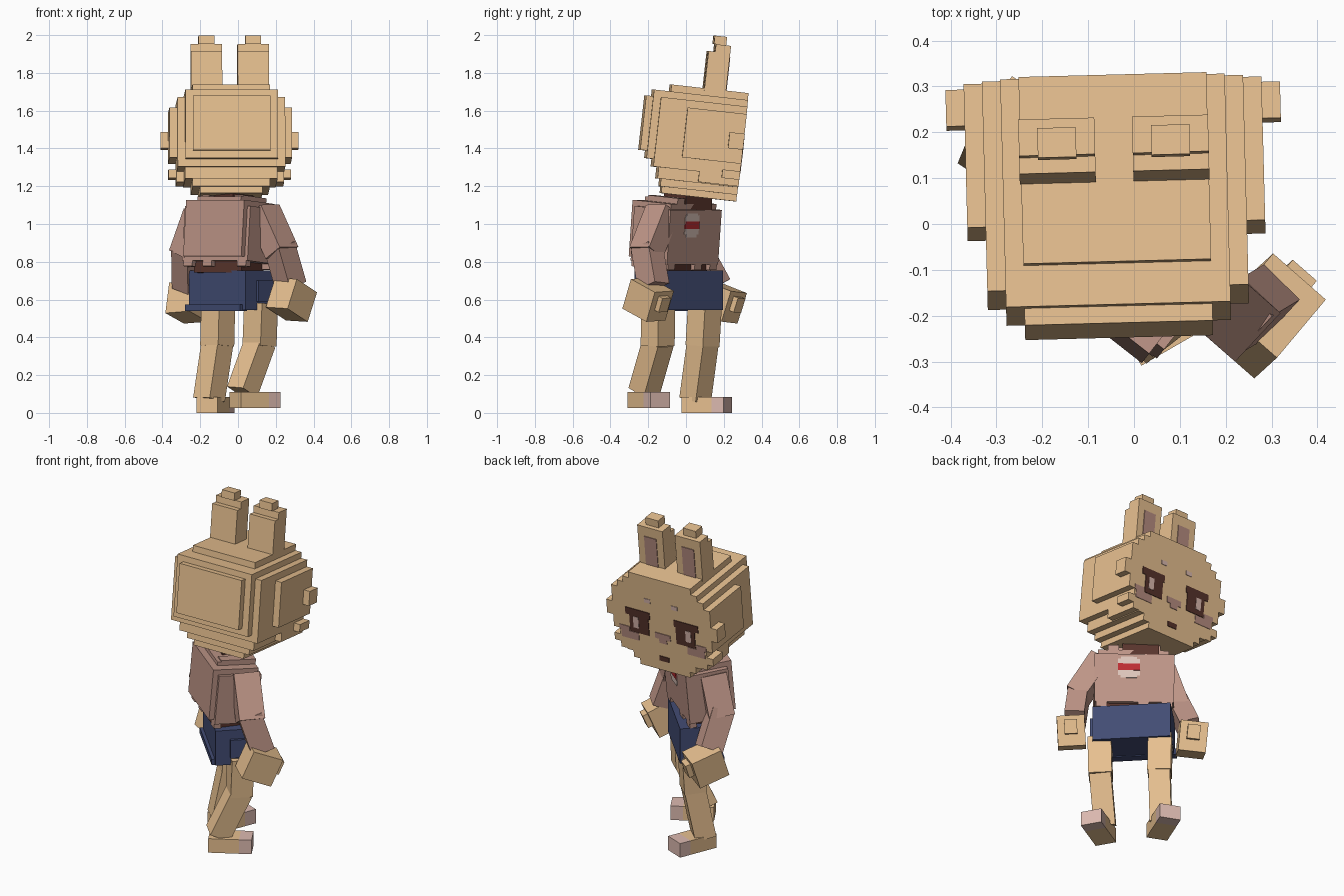
import bpy, bmesh, math
from mathutils import Matrix, Vector

def material(name, r, g, b):
    lin = [((v / 255 + 0.055) / 1.055) ** 2.4 for v in (r, g, b)]
    m = bpy.data.materials.new(name)
    m.diffuse_color = (*lin, 1)
    return m

TAN = material("tan fur", 231, 192, 144)
PINK = material("dusty pink", 190, 149, 135)
NAVY = material("navy cloth", 66, 76, 116)
BROWN = material("dark brown", 88, 52, 44)
RED = material("red", 190, 45, 50)
CREAM = material("pale cream", 222, 198, 188)
ROSE = material("rose", 220, 186, 176)
MAUVE = material("mauve", 184, 142, 130)

def boxes(name, mat, parts, frame):
    """One object from boxes (x0, x1, y0, y1, z0, z1) placed by a frame."""
    bm = bmesh.new()
    for x0, x1, y0, y1, z0, z1 in parts:
        m = Matrix.Translation(((x0 + x1) / 2, (y0 + y1) / 2, (z0 + z1) / 2))
        m = m @ Matrix.Diagonal((x1 - x0, y1 - y0, z1 - z0, 1))
        bmesh.ops.create_cube(bm, size=1, matrix=frame @ m)
    me = bpy.data.meshes.new(name)
    bm.to_mesh(me)
    bm.free()
    me.materials.append(mat)
    ob = bpy.data.objects.new(name, me)
    bpy.context.collection.objects.link(ob)
    return ob

def frame(loc, yaw=0, pitch=0, roll=0):
    r = [Matrix.Rotation(math.radians(a), 4, ax) for a, ax in ((yaw, 'Z'), (pitch, 'X'), (roll, 'Y'))]
    return Matrix.Translation(loc) @ r[0] @ r[1] @ r[2]

def limb(name, mat, a, b, w, d, yaw, over=0.02):
    """Square bar from joint a to joint b, turned to face the yaw direction."""
    a, b = Vector(a), Vector(b)
    z = (a - b).normalized()
    side = Matrix.Rotation(math.radians(yaw), 3, 'Z') @ Vector((1, 0, 0))
    y = z.cross(side).normalized()
    x = y.cross(z)
    rot = Matrix((x, y, z)).transposed().to_4x4()
    h = (a - b).length / 2 + over
    return boxes(name, mat, [(-w / 2, w / 2, -d / 2, d / 2, -h, h)],
                 Matrix.Translation((a + b) / 2) @ rot)

# Head: stepped layers sharing one flat face plane
HEAD = frame((-0.04, 0.05, 1.43), 1.5, -6.4)
FACE = 0.245
layers = [  # half width, back, bottom, top
    (0.205, -0.292, -0.07, 0.22),
    (0.245, -0.255, -0.11, 0.255),
    (0.285, -0.215, -0.15, 0.22),
    (0.325, -0.07, -0.085, 0.18),
    (0.365, 0.165, -0.01, 0.075),
    (0.325, 0.15, -0.17, -0.125),
    (0.285, 0.03, -0.205, -0.15),
    (0.245, -0.185, -0.21, 0.255),
    (0.205, -0.165, -0.25, 0.292),
    (0.165, -0.155, -0.285, -0.25),
]
boxes("head", TAN, [(-w, w, y, FACE, z0, z1) for w, y, z0, z1 in layers], HEAD)

# Ears with stepped tips and inner panels
for side, cx in (("left", -0.125), ("right", 0.123)):
    boxes(side + "_ear", TAN, [
        (cx - 0.083, cx + 0.083, 0.01, 0.125, 0.28, 0.49),
        (cx - 0.083, cx + 0.083, 0.045, 0.125, 0.49, 0.53),
        (cx - 0.042, cx + 0.042, 0.035, 0.10, 0.53, 0.575)], HEAD)
    boxes(side + "_inner_ear", MAUVE, [
        (cx - 0.04, cx + 0.04, 0.12, 0.129, 0.292, 0.47)], HEAD)

def plate(name, mat, rects, depth=0.004):
    boxes(name, mat, [(x0, x1, FACE - 0.003, FACE + depth, z0, z1)
                      for x0, x1, z0, z1 in rects], HEAD)

# Face details
for name, s in (("right", 1), ("left", -1)):
    def mir(x0, x1, z0, z1):
        return (min(s * x0, s * x1), max(s * x0, s * x1), z0, z1)
    plate(name + "_eye", BROWN, [mir(0.09, 0.215, -0.085, 0.05),
                                 mir(0.08, 0.24, 0.02, 0.062)])
    plate(name + "_eye_shine", ROSE, [mir(0.155, 0.19, -0.055, 0.015)], 0.006)
    plate(name + "_blush", MAUVE, [mir(0.16, 0.275, -0.135, -0.088),
                                   mir(0.22, 0.285, -0.09, -0.06)], 0.003)
    plate(name + "_brow", ROSE, [mir(0.07, 0.11, 0.125, 0.15)], 0.003)
plate("nose", MAUVE, [(-0.05, 0.05, -0.085, -0.05), (-0.025, 0.025, -0.11, -0.085)])
plate("mouth", BROWN, [(-0.032, 0.032, -0.225, -0.195)])

# Neck
YAW = -43
boxes("neck", BROWN, [(-0.1, 0.1, -0.08, 0.08, 0, 0.13)], frame((-0.045, 0.01, 1.07), YAW))

# Shirt with collar, stepped back and stepped hem
TORSO = frame((-0.035, -0.045, 0.955), -38, -5)
boxes("shirt", PINK, [
    (-0.22, 0.22, -0.13, 0.115, -0.16, 0.13),
    (-0.19, 0.2, -0.16, 0.1, -0.14, 0.16),
    (-0.145, 0.145, -0.12, 0.085, 0.12, 0.182)], TORSO)
hem = [(x, x + 0.06, y - 0.02, y + 0.02, -0.19, -0.15)
       for y in (-0.11, 0.095) for x in (-0.21, -0.08, 0.15)]
boxes("shirt_hem", PINK, hem, TORSO)
boxes("collar", PINK, [(s * 0.115 - 0.03, s * 0.115 + 0.03, -0.1, 0.1, 0.15, 0.19)
                       for s in (-1, 1)], TORSO)
boxes("waist", BROWN, [(-0.16, 0.16, -0.1, 0.09, -0.22, -0.15)], TORSO)

# Chest patch
boxes("chest_patch", CREAM, [(-0.03, 0.09, 0.11, 0.118, 0.0, 0.1),
                             (-0.015, 0.075, 0.11, 0.118, -0.015, 0.112)], TORSO)
boxes("chest_stripe", RED, [(-0.03, 0.09, 0.112, 0.121, 0.03, 0.07)], TORSO)

# Shorts with side pocket
SHORTS = frame((-0.02, -0.035, 0.65), -46)
boxes("shorts", NAVY, [(-0.22, 0.212, -0.122, 0.105, -0.105, 0.105),
                       (-0.23, 0.19, -0.14, -0.09, -0.11, -0.075)], SHORTS)
boxes("pocket", NAVY, [(0.2, 0.228, -0.04, 0.07, -0.06, 0.05)], SHORTS)

# Arms: upper sleeve, lower sleeve, hand and thumb
arms = {
    "right": ((0.14, -0.13, 1.055), (0.225, -0.205, 0.865), (0.275, -0.175, 0.69),
              frame((0.287, -0.198, 0.597), -40, -23, 3)),
    "left": ((-0.205, 0.035, 1.035), (-0.27, 0.06, 0.85), (-0.267, 0.15, 0.685),
             frame((-0.258, 0.188, 0.585), -35, -18, -4)),
}
for side, (shoulder, elbow, wrist, hand) in arms.items():
    limb(side + "_upper_arm", PINK, shoulder, elbow, 0.12, 0.145, YAW)
    limb(side + "_lower_arm", PINK, elbow, wrist, 0.11, 0.13, YAW)
    boxes(side + "_hand", TAN, [(-0.078, 0.075, -0.095, 0.085, -0.085, 0.085),
                                (-0.035, 0.035, 0.08, 0.115, -0.02, 0.06)], hand)

# Legs and feet
legs = {
    "right": ((0.122, -0.147, 0.57), (0.114, -0.15, 0.365), (0.025, -0.22, 0.12),
              frame((0.09, -0.197, 0.025), -60)),
    "left": ((-0.105, 0.1, 0.57), (-0.11, 0.088, 0.365), (-0.152, 0.05, 0.08),
             frame((-0.12, 0.11, 0.0), -22)),
}
for side, (hip, knee, ankle, foot) in legs.items():
    limb(side + "_thigh", TAN, hip, knee, 0.13, 0.125, YAW, 0.01)
    limb(side + "_shin", TAN, knee, ankle, 0.12, 0.12, YAW, 0.01)
    boxes(side + "_foot", TAN, [(-0.06, 0.06, -0.12, 0.05, 0, 0.085)], foot)
    boxes(side + "_toe", ROSE, [(-0.06, 0.06, 0.05, 0.12, 0, 0.085)], foot)
